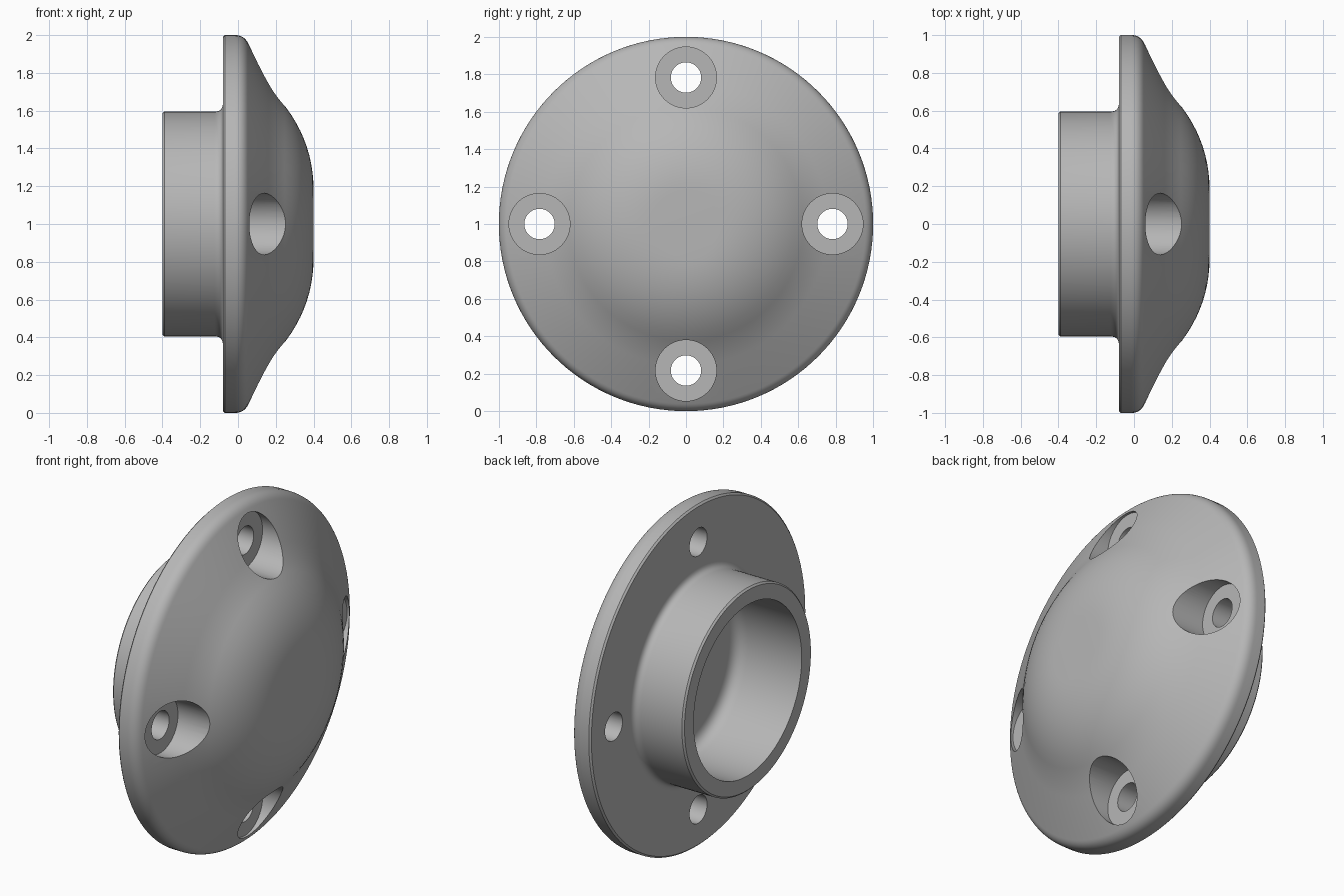
import bpy, bmesh, math
from mathutils import Vector, Matrix

default = bpy.data.objects.get("Cube")
if default:
    bpy.data.objects.remove(default, do_unlink=True)

CENTRE = Vector((0, 0, 1))

grey = bpy.data.materials.new("plain grey")
grey.use_nodes = True
colour = (0.47, 0.47, 0.47, 1)
grey.diffuse_color = colour
grey.node_tree.nodes["Principled BSDF"].inputs["Base Color"].default_value = colour


def rounded(corners, steps=10):
    """Round each (x, radius, setback) corner of a profile with a quadratic curve."""
    pts = [Vector(c[:2]) for c in corners]
    path = []
    for i, (p, c) in enumerate(zip(pts, corners)):
        if c[2] == 0:
            path.append(p)
            continue
        a = p + (pts[i - 1] - p).normalized() * c[2]
        b = p + (pts[i + 1] - p).normalized() * c[2]
        for k in range(steps + 1):
            t = k / steps
            path.append(a * (1 - t) ** 2 + p * 2 * t * (1 - t) + b * t * t)
    return path


def add_object(name, bm):
    mesh = bpy.data.meshes.new(name)
    bmesh.ops.recalc_face_normals(bm, faces=bm.faces)
    bm.to_mesh(mesh)
    bm.free()
    mesh.materials.append(grey)
    obj = bpy.data.objects.new(name, mesh)
    bpy.context.collection.objects.link(obj)
    return obj


# Domed flange with a hollow boss, turned around the x axis
profile = rounded([
    (0.40, 0, 0), (0.40, 0.42, 0.24), (0.20, 0.69, 0.08), (0.03, 1.0, 0.045),
    (-0.07, 1.0, 0), (-0.08, 0.99, 0),
    (-0.08, 0.595, 0.045), (-0.39, 0.595, 0), (-0.40, 0.585, 0),
    (-0.40, 0.50, 0), (0.03, 0.50, 0.08), (0.03, 0, 0),
])
bm = bmesh.new()
verts = [bm.verts.new(CENTRE + Vector((p.x, 0, p.y))) for p in profile]
edges = [bm.edges.new(pair) for pair in zip(verts, verts[1:])]
bmesh.ops.spin(bm, geom=verts + edges, cent=CENTRE, axis=(1, 0, 0),
               angle=math.tau, steps=128, use_merge=True)
bmesh.ops.remove_doubles(bm, verts=bm.verts, dist=1e-5)
flange = add_object("domed_flange", bm)

# Stepped cutter: four counterbored screw holes
bm = bmesh.new()
step = [(0.6, 0), (0.6, 0.163), (0.045, 0.163), (0.045, 0.081), (-0.2, 0.081), (-0.2, 0)]
for quarter in range(4):
    a = quarter * math.pi / 2
    hole = CENTRE + Vector((0, math.cos(a), math.sin(a))) * 0.783
    verts = [bm.verts.new(hole + Vector((x, 0, r))) for x, r in step]
    edges = [bm.edges.new(pair) for pair in zip(verts, verts[1:])]
    bmesh.ops.spin(bm, geom=verts + edges, cent=hole, axis=(1, 0, 0),
                   angle=math.tau, steps=64, use_merge=True)
bmesh.ops.remove_doubles(bm, verts=bm.verts, dist=1e-5)
cutter = add_object("screw_hole_cutter", bm)

cut = flange.modifiers.new("screw_holes", 'BOOLEAN')
cut.operation = 'DIFFERENCE'
cut.solver = 'EXACT'
cut.object = cutter

# Apply the cut, drop the helper and shade the surface
bpy.ops.object.select_all(action='DESELECT')
flange.select_set(True)
bpy.context.view_layer.objects.active = flange
bpy.ops.object.modifier_apply(modifier=cut.name)
bpy.data.objects.remove(cutter, do_unlink=True)
bpy.ops.object.shade_smooth_by_angle(angle=math.radians(30))
